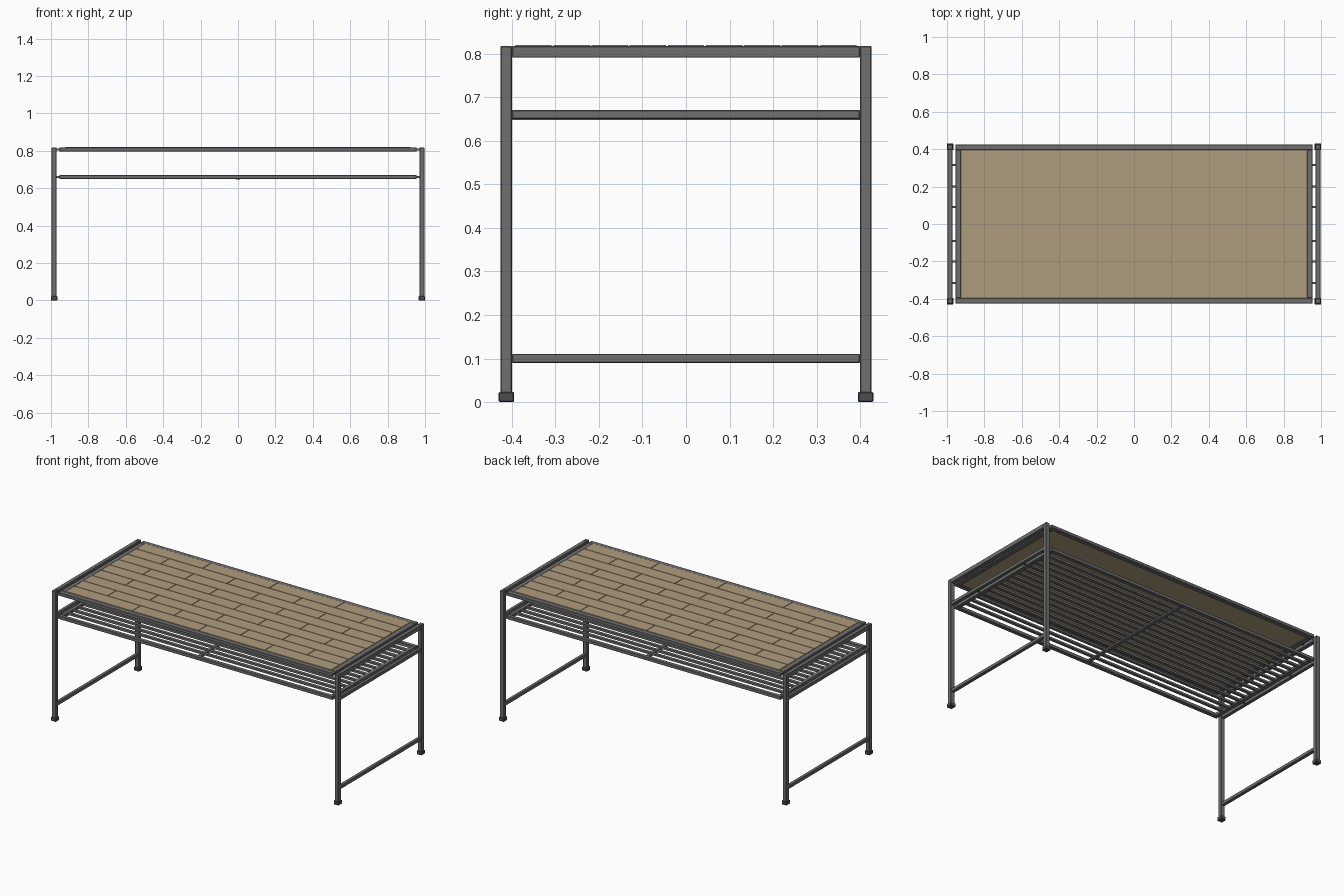
import bpy, bmesh

if "Cube" in bpy.data.objects:
    bpy.data.objects.remove(bpy.data.objects["Cube"])

def mat(name, r, g, b):
    m = bpy.data.materials.new(name)
    m.diffuse_color = (r, g, b, 1)
    m.use_nodes = True
    m.node_tree.nodes["Principled BSDF"].inputs["Base Color"].default_value = m.diffuse_color
    return m

STEEL = mat("grey steel", 0.16, 0.16, 0.16)
RUBBER = mat("dark rubber", 0.075, 0.075, 0.075)
WOOD = mat("tan wood", 0.43, 0.335, 0.21)

def boxes(name, items, material, bevel=0.0):
    """One object made of boxes given as (x0, x1, y0, y1, z0, z1)."""
    bm = bmesh.new()
    for x0, x1, y0, y1, z0, z1 in items:
        vs = bmesh.ops.create_cube(bm, size=1)["verts"]
        for v in vs:
            v.co.x = x1 if v.co.x > 0 else x0
            v.co.y = y1 if v.co.y > 0 else y0
            v.co.z = z1 if v.co.z > 0 else z0
    me = bpy.data.meshes.new(name)
    bm.to_mesh(me)
    bm.free()
    me.materials.append(material)
    ob = bpy.data.objects.new(name, me)
    bpy.context.collection.objects.link(ob)
    if bevel:
        b = ob.modifiers.new("bevel", "BEVEL")
        b.width, b.segments = bevel, 1
    return ob

def frame(name, hx, hy, w, z0, z1):
    """Rectangular frame of four bars."""
    return boxes(name, [(-hx, hx, -hy, -hy + w, z0, z1), (-hx, hx, hy - w, hy, z0, z1),
                        (-hx, -hx + w, -hy + w, hy - w, z0, z1),
                        (hx - w, hx, -hy + w, hy - w, z0, z1)], STEEL, 0.002)

LX, LY, T = 0.983, 0.4125, 0.013   # leg centre and half thickness

for sx, side in ((-1, "left"), (1, "right")):
    cx = sx * LX
    # legs and feet
    for sy, end in ((-1, "front"), (1, "back")):
        cy = sy * LY
        boxes(f"{side}_{end}_leg", [(cx - T, cx + T, cy - T, cy + T, 0.01, 0.818)], STEEL, 0.002)
        boxes(f"{side}_{end}_foot", [(cx - .017, cx + .017, cy - .0175, cy + .0175, 0, 0.023)],
              RUBBER, 0.002)
    # end rails between the legs
    for label, z0, z1, t in (("top", .791, .818, T), ("shelf", .65, .671, .0105),
                             ("bottom", .09, .111, .0105)):
        boxes(f"{side}_{label}_rail", [(cx - t, cx + t, -LY + T, LY - T, z0, z1)], STEEL, 0.002)
    # short connectors joining the frames to the end rails
    pins = []
    for z, ys in ((.808, (.315, .09)), (.66, (.2,))):
        for y in ys:
            for s in (-1, 1):
                a, b = sorted((sx * .945, sx * .975))
                pins.append((a, b, s * y - .005, s * y + .005, z - .005, z + .005))
    boxes(f"{side}_connectors", pins, STEEL)

# table top frame and shelf frame
frame("top_frame", 0.955, 0.425, 0.03, 0.797, 0.817)
frame("shelf_frame", 0.955, 0.425, 0.025, 0.65, 0.67)

# shelf slats along the length and a middle crossbar
boxes("shelf_slats", [(-.935, .935, i * .05 - .009, i * .05 + .009, .656, .668)
                      for i in range(-7, 8)], STEEL)
boxes("shelf_crossbar", [(-.011, .011, -.41, .41, .648, .658)], STEEL)

# wooden top: backing panel with staggered planks
PX, PY, ROWS, L, GAP = 0.924, 0.394, 9, 0.462, 0.002
boxes("top_panel", [(-.927, .927, -.397, .397, .803, .815)], WOOD)
planks = []
rw = 2 * PY / ROWS
for r in range(ROWS):
    y0 = -PY + r * rw
    x = -PX - (L / 2 if r % 2 else 0)
    while x < PX - 0.01:
        planks.append((max(x, -PX) + GAP, min(x + L, PX) - GAP,
                       y0 + GAP, y0 + rw - GAP, .814, .8195))
        x += L
boxes("top_planks", planks, WOOD)
